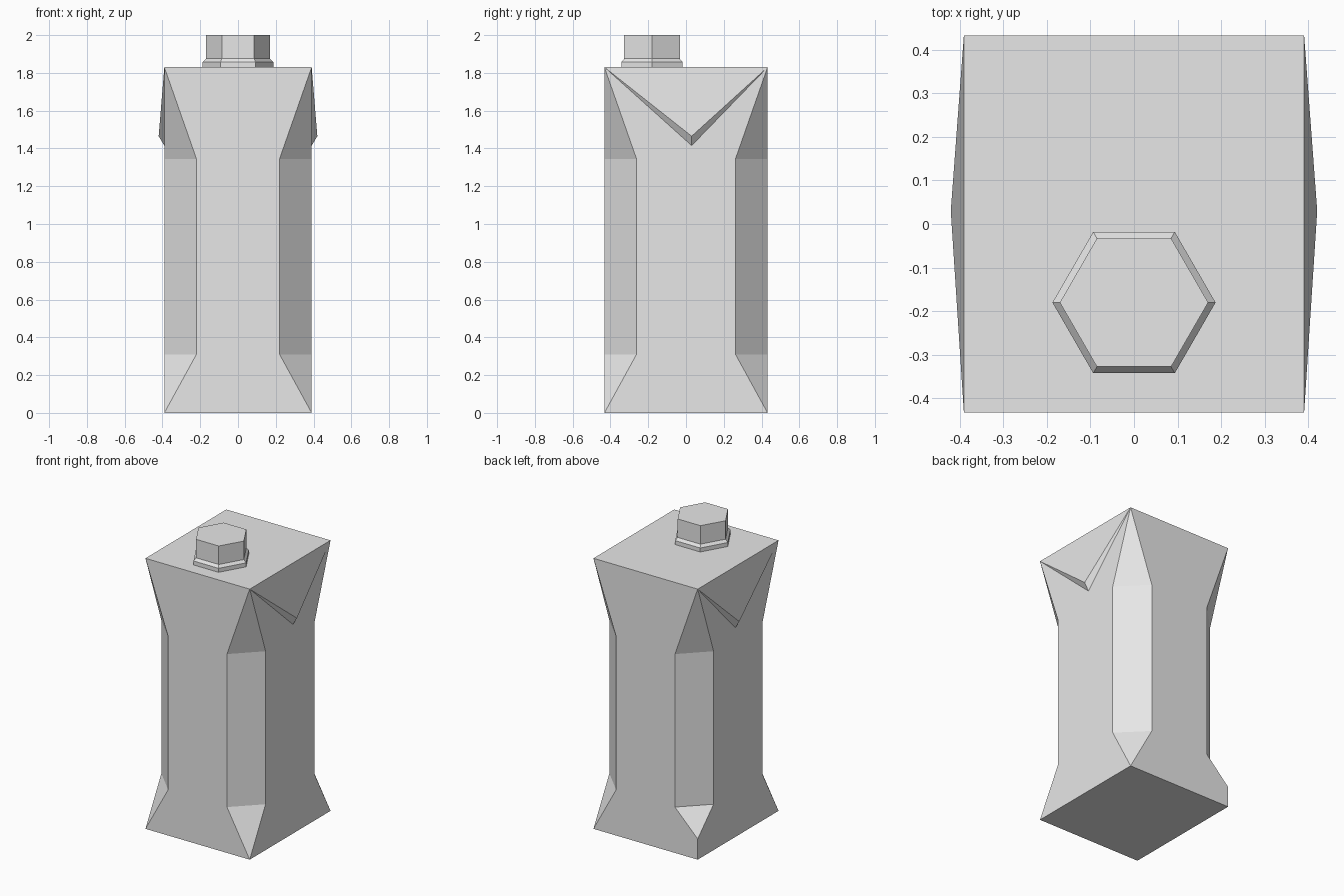
import bpy
import bmesh
from math import cos, sin, pi

cube = bpy.data.objects.get("Cube")
if cube:
    bpy.data.objects.remove(cube, do_unlink=True)

# One plain material for everything
grey = bpy.data.materials.new("plain_grey")
grey.use_nodes = True
grey.diffuse_color = (0.8, 0.8, 0.8, 1)
grey.node_tree.nodes["Principled BSDF"].inputs["Base Color"].default_value = (0.8, 0.8, 0.8, 1)

W, D, H = 0.39, 0.432, 1.83      # half width, half depth, body height
CUT = 0.17                       # corner cut size
LOW, HIGH = 0.31, 1.345          # straight part of the corner cut


def finish(name, bm):
    bmesh.ops.recalc_face_normals(bm, faces=bm.faces)
    mesh = bpy.data.meshes.new(name)
    bm.to_mesh(mesh)
    bm.free()
    mesh.materials.append(grey)
    obj = bpy.data.objects.new(name, mesh)
    bpy.context.collection.objects.link(obj)
    return obj


# Carton body: a box whose corners are cut flat, tapering to points
bm = bmesh.new()
corners = []
for sx, sy in ((-1, -1), (1, -1), (1, 1), (-1, 1)):
    x, y = sx * W, sy * D
    foot = bm.verts.new((x, y, 0))
    top = bm.verts.new((x, y, H))
    # the back corner on the -x side keeps a short square edge at the foot
    tip = bm.verts.new((x, y, 0.14)) if (sx, sy) == (-1, 1) else foot
    on_x = [bm.verts.new((x, y - sy * CUT, z)) for z in (LOW, HIGH)]
    on_y = [bm.verts.new((x - sx * CUT, y, z)) for z in (LOW, HIGH)]
    bm.faces.new((tip, on_x[0], on_y[0]))
    bm.faces.new((on_x[0], on_x[1], on_y[1], on_y[0]))
    bm.faces.new((on_x[1], top, on_y[1]))
    corners.append((foot, tip, on_x, on_y, top))


def outline(corner, side):
    foot, tip, on_x, on_y, top = corner
    start = [foot] if tip is foot else [foot, tip]
    return start + (on_x if side == "x" else on_y) + [top]


for i, side in enumerate("yxyx"):
    a, b = corners[i], corners[(i + 1) % 4]
    bm.faces.new(outline(a, side) + outline(b, side)[::-1])
bm.faces.new([c[0] for c in corners])
bm.faces.new([c[4] for c in corners])
finish("carton_body", bm)

# Folded triangular flaps on both sides
for name, s in (("left_flap", 1), ("right_flap", -1)):
    bm = bmesh.new()
    front, back, peak, under = [bm.verts.new(p) for p in (
        (s * W, -D, H), (s * W, D, H), (s * 0.42, 0.03, 1.465), (s * W, 0.03, 1.415))]
    for face in ((front, back, peak), (front, peak, under),
                 (back, peak, under), (front, back, under)):
        bm.faces.new(face)
    finish(name, bm)

# Six-sided screw cap with a stepped collar
bm = bmesh.new()
rings = []
for r, z in ((0.187, 1.82), (0.187, 1.857), (0.17, 1.875), (0.17, 2.0)):
    rings.append([bm.verts.new((r * cos(k * pi / 3), r * sin(k * pi / 3) - 0.18, z))
                  for k in range(6)])
for lower, upper in zip(rings, rings[1:]):
    for k in range(6):
        n = (k + 1) % 6
        bm.faces.new((lower[k], lower[n], upper[n], upper[k]))
bm.faces.new(rings[0])
bm.faces.new(rings[-1])
finish("screw_cap", bm)
